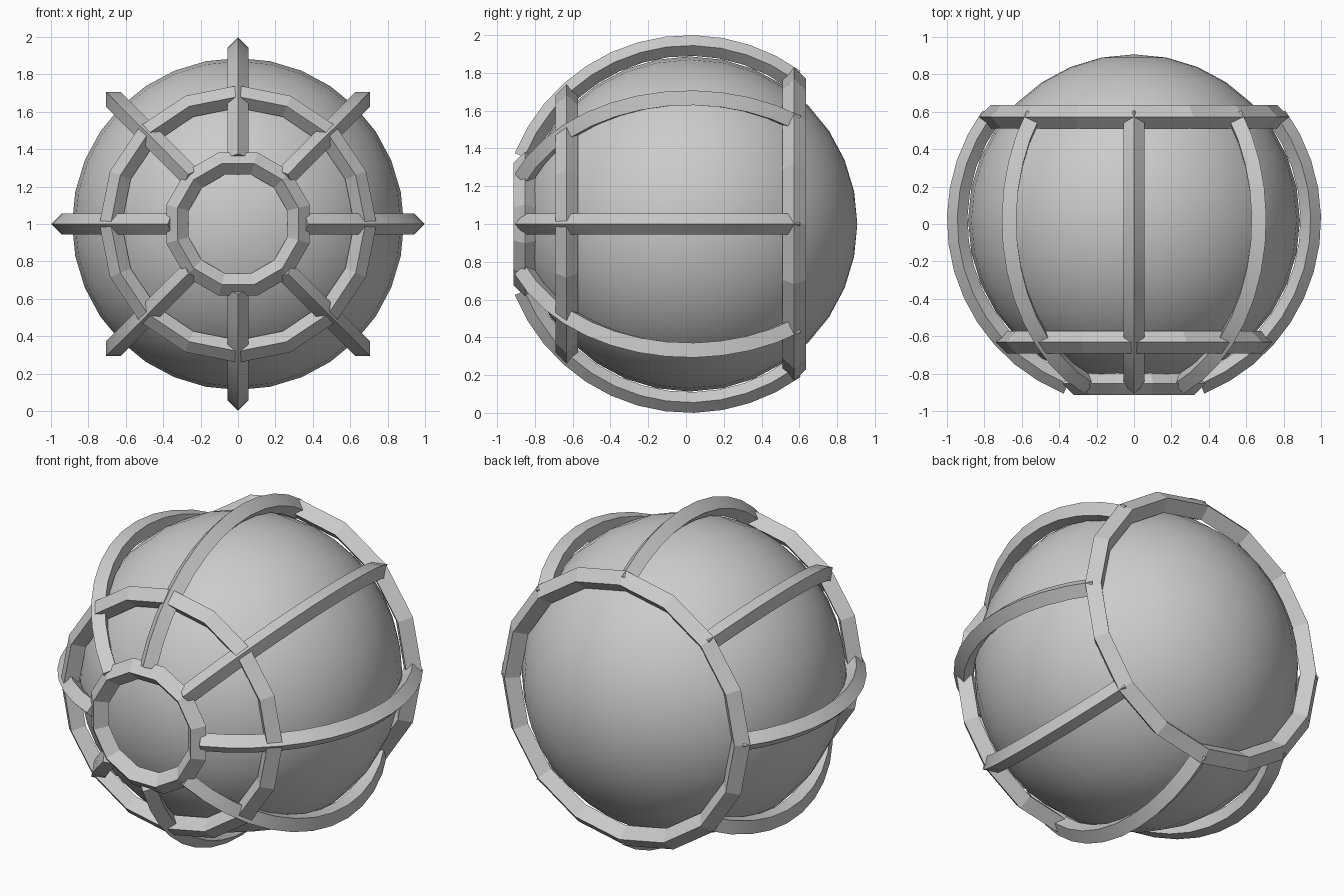
import bpy, bmesh
from math import sin, cos, pi, radians, asin
from mathutils import Vector

if "Cube" in bpy.data.objects:
    bpy.data.objects.remove(bpy.data.objects["Cube"])

C = Vector((0, 0.02, 1.0))   # centre of the ball
R = 0.945                    # radius of the cage bar centreline
H = 0.057                    # half diagonal of the square bars


def sweep(name, sections, closed, smooth_angle):
    """Skin a list of 4-point cross-sections into a bar."""
    bm = bmesh.new()
    loops = [[bm.verts.new(p) for p in s] for s in sections]
    n = len(loops)
    for i in range(n if closed else n - 1):
        a, b = loops[i], loops[(i + 1) % n]
        for j in range(4):
            k = (j + 1) % 4
            bm.faces.new((a[j], a[k], b[k], b[j]))
    if not closed:
        bm.faces.new(loops[0])
        bm.faces.new(loops[-1])
    bmesh.ops.recalc_face_normals(bm, faces=bm.faces)
    me = bpy.data.meshes.new(name)
    bm.to_mesh(me)
    bm.free()
    ob = bpy.data.objects.new(name, me)
    bpy.context.collection.objects.link(ob)
    shade(ob, smooth_angle)
    return ob


def shade(ob, angle):
    bpy.ops.object.select_all(action='DESELECT')
    ob.select_set(True)
    bpy.context.view_layer.objects.active = ob
    bpy.ops.object.shade_smooth_by_angle(angle=radians(angle))


def ring(name, radius, y, sides, h, offset=0.0):
    """Faceted hoop around the y axis with a diamond section."""
    secs = []
    for i in range(sides):
        a = 2 * pi * i / sides + offset
        d = Vector((sin(a), 0, cos(a)))
        mid = Vector((0, y, 1.0)) + d * radius
        fy = Vector((0, 1, 0))
        secs.append([mid + d * h, mid + fy * h, mid - d * h, mid - fy * h])
    return sweep(name, secs, True, 15)


def rib(name, a, t0, t1, steps):
    """Curved bar along a meridian from the front hub to the rear hoop."""
    d = Vector((sin(a), 0, cos(a)))
    side = Vector((cos(a), 0, -sin(a)))
    secs = []
    for i in range(steps + 1):
        t = t0 + (t1 - t0) * i / steps
        n = d * sin(t) - Vector((0, 1, 0)) * cos(t)
        mid = C + n * R
        secs.append([mid + n * 0.055, mid + side * 0.055,
                     mid - n * 0.055, mid - side * 0.055])
    return sweep(name, secs, False, 30)


# Inner ball, poles on the front-back axis
bpy.ops.mesh.primitive_uv_sphere_add(segments=32, ring_count=16, radius=0.887,
                                     location=C, rotation=(pi / 2, 0, 0))
ball = bpy.context.object
ball.name = "ball"
shade(ball, 30)

# Hoops
ring("front_hub_ring", 0.335, -0.852, 12, 0.062, pi / 12)
ring("front_hoop", 0.681, -0.632, 16, 0.06)
ring("rear_hoop", 0.768, 0.573, 16, 0.062)

# Eight meridian ribs
t_front = asin(0.355 / R)
t_rear = pi - asin(0.765 / R)
for i in range(8):
    rib(f"rib_{i + 1}", i * pi / 4, t_front, t_rear, 12)
